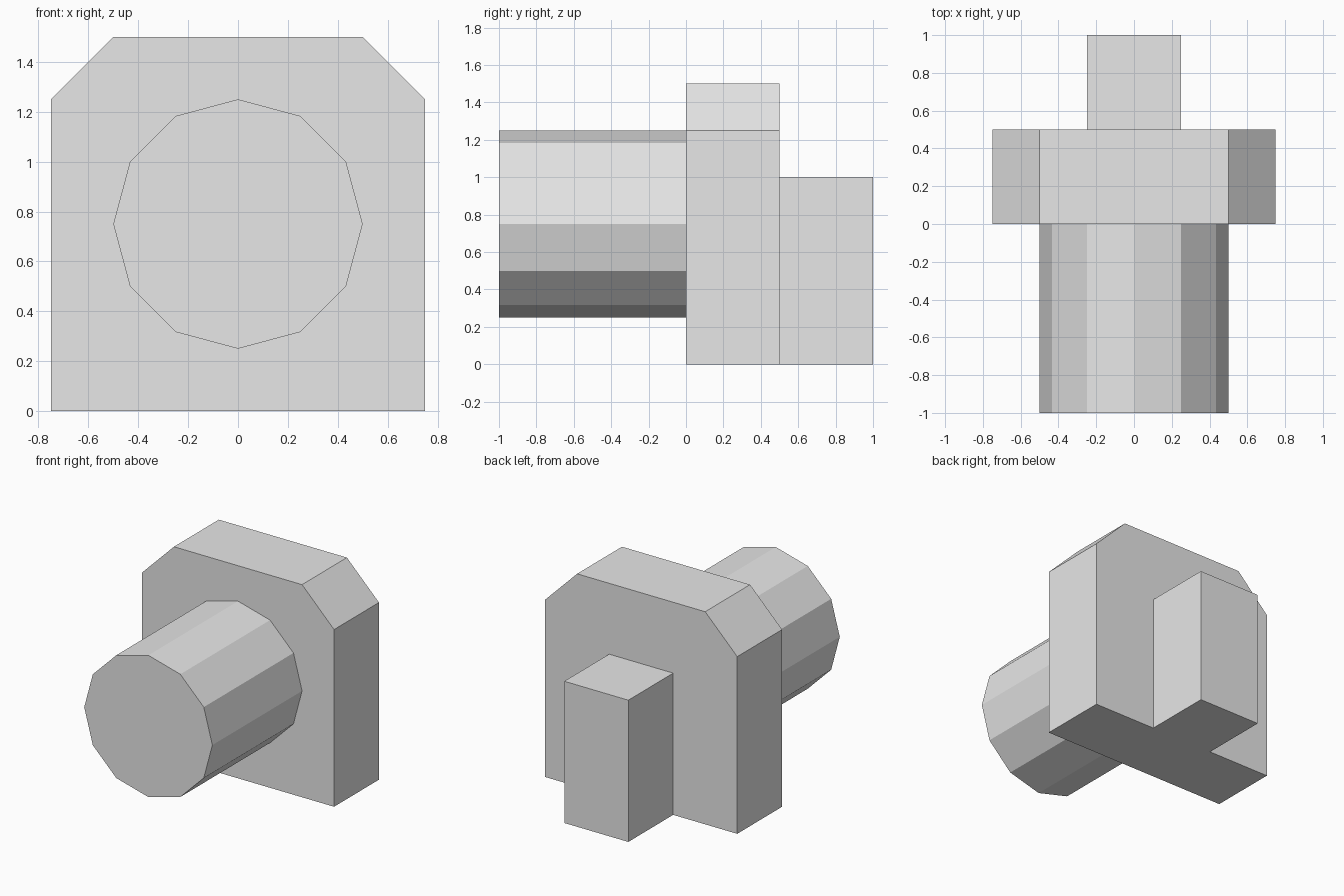
import bpy
import bmesh
import math

if "Cube" in bpy.data.objects:
    bpy.data.objects.remove(bpy.data.objects["Cube"])

grey = bpy.data.materials.new("light_grey")
grey.diffuse_color = (0.8, 0.8, 0.8, 1.0)
grey.use_nodes = True
grey.node_tree.nodes["Principled BSDF"].inputs["Base Color"].default_value = grey.diffuse_color


def extrude_profile(name, profile, y_front, y_back):
    """Solid made by extruding an (x, z) outline along y."""
    bm = bmesh.new()
    face = bm.faces.new([bm.verts.new((x, y_front, z)) for x, z in profile])
    out = bmesh.ops.extrude_face_region(bm, geom=[face], use_keep_orig=True)
    moved = [v for v in out["geom"] if isinstance(v, bmesh.types.BMVert)]
    bmesh.ops.translate(bm, verts=moved, vec=(0, y_back - y_front, 0))
    bmesh.ops.recalc_face_normals(bm, faces=bm.faces)
    mesh = bpy.data.meshes.new(name)
    bm.to_mesh(mesh)
    bm.free()
    mesh.materials.append(grey)
    obj = bpy.data.objects.new(name, mesh)
    bpy.context.collection.objects.link(obj)
    return obj


# Chamfered plate in the middle
half = [(0.75, 0), (0.75, 1.25), (0.5, 1.5)]
extrude_profile("plate", half + [(-x, z) for x, z in reversed(half)], 0, 0.5)

# Twelve-sided barrel at the front
sides = 12
ring = [(0.5 * math.cos(2 * math.pi * i / sides),
         0.75 + 0.5 * math.sin(2 * math.pi * i / sides)) for i in range(sides)]
extrude_profile("barrel", ring, -1, 0)

# Upright block at the back
extrude_profile("back_block", [(-0.25, 0), (0.25, 0), (0.25, 1), (-0.25, 1)], 0.5, 1)
